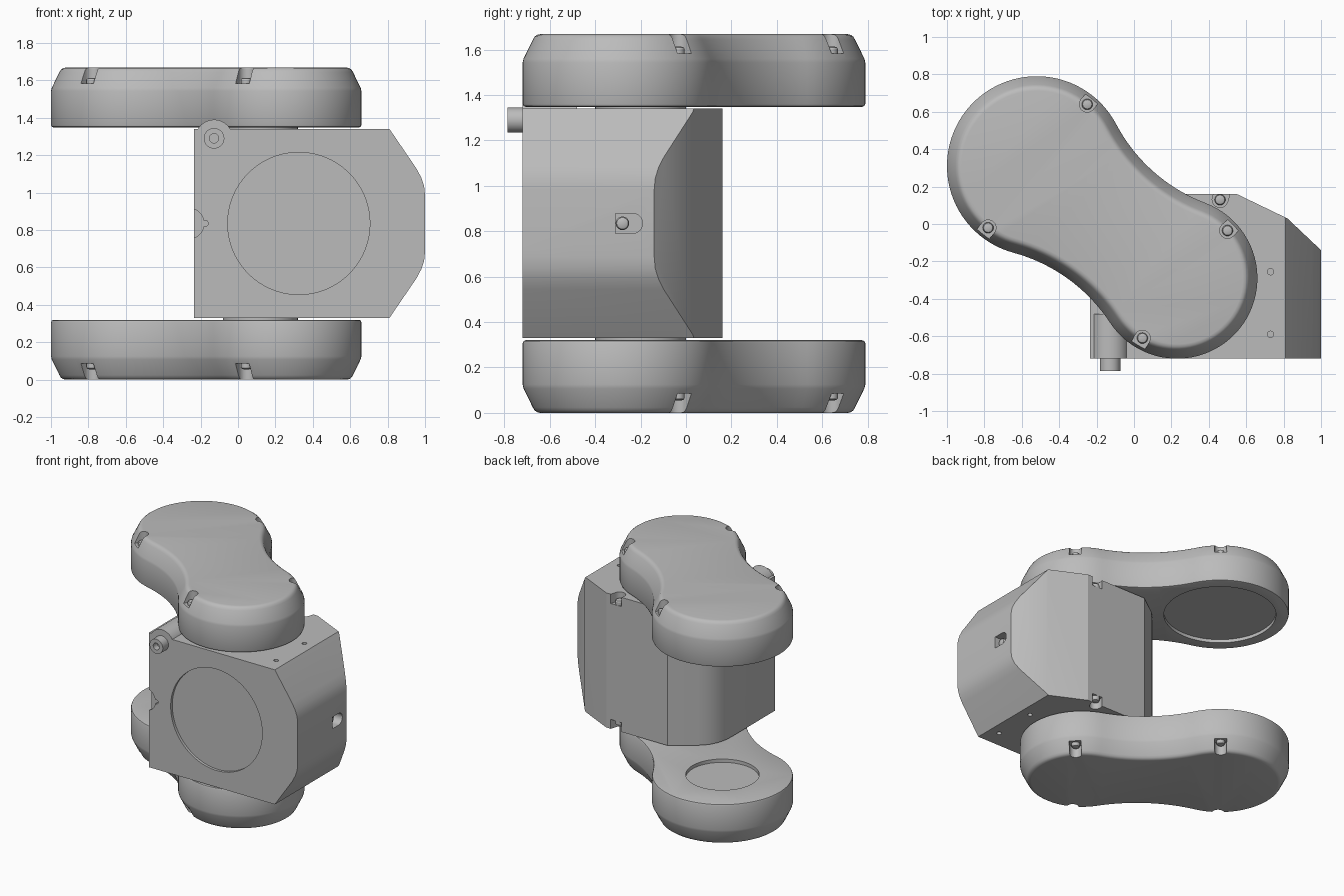
import bpy, bmesh, math
from mathutils import Vector

cube = bpy.data.objects.get("Cube")
if cube:
    bpy.data.objects.remove(cube, do_unlink=True)

grey = bpy.data.materials.new("plain_grey")
grey.use_nodes = True
GREY = (0.5, 0.5, 0.5, 1)
grey.diffuse_color = GREY
grey.node_tree.nodes["Principled BSDF"].inputs["Base Color"].default_value = GREY

PLACE = {"z": lambda a, b, c: (a, b, c),
         "x": lambda a, b, c: (c, a, b),
         "y": lambda a, b, c: (a, c, b)}


def loft(name, rings, axis="z"):
    """Skin a stack of (outline, level) rings along an axis and cap both ends."""
    bm = bmesh.new()
    rows = [[bm.verts.new(PLACE[axis](a, b, level)) for a, b in pts] for pts, level in rings]
    n = len(rows[0])
    for low, high in zip(rows, rows[1:]):
        for i in range(n):
            j = (i + 1) % n
            bm.faces.new((low[i], low[j], high[j], high[i]))
    bm.faces.new(rows[0])
    bm.faces.new(rows[-1])
    bmesh.ops.recalc_face_normals(bm, faces=bm.faces[:])
    mesh = bpy.data.meshes.new(name)
    bm.to_mesh(mesh)
    bm.free()
    mesh.materials.append(grey)
    obj = bpy.data.objects.new(name, mesh)
    bpy.context.collection.objects.link(obj)
    return obj


def prism(name, pts, lo, hi, axis="z"):
    return loft(name, [(pts, lo), (pts, hi)], axis)


def arc(c, r, start, end, steps):
    return [(c[0] + r * math.cos(start + (end - start) * i / steps),
             c[1] + r * math.sin(start + (end - start) * i / steps)) for i in range(steps + 1)]


def circle(c, r, n=48):
    return arc(c, r, 0, math.tau, n)[:-1]


def slot(c, toward, r, length):
    """Outline with a round back and a straight open end."""
    d = Vector(toward).normalized()
    ang = math.atan2(d.y, d.x)
    pts = arc(c, r, ang + math.pi / 2, ang + math.pi * 1.5, 12)
    return pts + [tuple(Vector(pts[k]) + d * length) for k in (-1, 0)]


def boolean(obj, tool, operation="DIFFERENCE"):
    mod = obj.modifiers.new("cut", "BOOLEAN")
    mod.operation, mod.solver, mod.object = operation, "EXACT", tool
    bpy.context.view_layer.update()
    graph = bpy.context.evaluated_depsgraph_get()
    mesh = bpy.data.meshes.new_from_object(obj.evaluated_get(graph))
    obj.modifiers.clear()
    obj.data = mesh
    bpy.data.objects.remove(tool, do_unlink=True)


def bolt(name, c, r, lo, hi, axis="z"):
    """Bolt head with a domed end at hi."""
    step = (hi - lo) / 4
    loft(name, [(circle(c, r, 20), lo), (circle(c, r, 20), hi - step),
                (circle(c, r * 0.85, 20), hi - step / 3), (circle(c, r * 0.5, 20), hi)], axis)


# Arm outline: two round ends joined by concave fillets
END_A, END_B = Vector((-0.52, 0.31)), Vector((0.23, -0.29))
RAD_A, RAD_B, FILLET = 0.48, 0.43, 0.9
SPAN = (END_B - END_A).length
ALONG = (END_B - END_A) / SPAN
ACROSS = Vector((-ALONG.y, ALONG.x))
FX = (SPAN**2 + (RAD_A + FILLET)**2 - (RAD_B + FILLET)**2) / (2 * SPAN)
FY = math.sqrt((RAD_A + FILLET)**2 - FX**2)


def arm_outline(inset):
    t_a, t_b = math.atan2(FY, FX), math.atan2(FY, FX - SPAN)
    local = arc((0, 0), RAD_A - inset, t_a, math.tau - t_a, 56)
    local += arc((FX, -FY), FILLET + inset, math.pi - t_a, math.pi - t_b, 18)[1:-1]
    local += arc((SPAN, 0), RAD_B - inset, -t_b, t_b, 48)
    local += arc((FX, FY), FILLET + inset, t_b - math.pi, t_a - math.pi, 18)[1:-1]
    return [tuple(END_A + ALONG * x + ACROSS * y) for x, y in local]


# Wall section from the inner face to the outer face: inset, height
SECTION = [(0.014, 0), (0.004, 0.004), (0, 0.014), (0, 0.195), (0.004, 0.212),
           (0.045, 0.296), (0.053, 0.309), (0.064, 0.317), (0.078, 0.32)]
POCKETS = [((-0.25, 0.64), END_A), ((-0.78, -0.02), END_A),
           ((0.5, -0.035), END_B), ((0.045, -0.61), END_B)]

for name, base, sign, recess in (("upper_arm", 1.348, 1, 0.39), ("lower_arm", 0.32, -1, 0.25)):
    arm = loft(name, [(arm_outline(inset), base + sign * h) for inset, h in SECTION])
    # Round seat on the inner face
    boolean(arm, prism("seat_cutter", circle(END_A, recess, 64), base - sign * 0.05, base + sign * 0.025))
    # Bolt pockets around the outer rim
    for i, (spot, end) in enumerate(POCKETS):
        floor = base + sign * 0.235
        shape = slot(spot, Vector(spot) - end, 0.042, 0.15)
        boolean(arm, prism("pocket_cutter", shape, floor, base + sign * 0.4))
        bolt(f"{name}_bolt_{i + 1}", spot, 0.029, floor - sign * 0.01, floor + sign * 0.03)

# Body: plan outline intersected with the front outline
plan = [(-0.235, -0.72), (1, -0.72), (1, -0.14), (0.82, 0.03), (0.55, 0.16), (0.04, 0.16),
        (-0.13, 0.035), (-0.18, -0.015), (-0.213, -0.075), (-0.23, -0.14), (-0.235, -0.21)]
body = prism("body", plan, 0.33, 1.34)
MID = 0.835
upper = [(0.81, 0.505), (0.955, 0.292), (0.98, 0.245), (0.995, 0.2), (1.0, 0.15)]
front = [(-0.5, -0.505)] + [(x, -h) for x, h in upper] + [(x, h) for x, h in upper[::-1]] + [(-0.5, 0.505)]
boolean(body, prism("front_cutter", [(x, MID + h) for x, h in front], -1, 1, "y"), "INTERSECT")

# Round recess in the front face and the small notch on its edge
boolean(body, prism("disc_cutter", circle((0.325, MID), 0.38, 96), -0.8, -0.7, "y"))
boolean(body, prism("notch_cutter", circle((-0.265, MID), 0.083), -0.8, -0.69, "y"))
boolean(body, prism("notch_slot_cutter", slot((-0.175, MID), (-1, 0), 0.016, 0.05), -0.8, -0.69, "y"))

# Pocket and bolt in the side face
boolean(body, prism("side_cutter", slot((-0.235, MID), (-1, 0), 0.044, 0.075), 0.93, 1.1, "x"))
bolt("side_bolt", (-0.28, MID), 0.03, 0.92, 0.975, "x")

# Pockets, bolts and pin holes at the top and bottom of the body
for side, sign in (("top", 1), ("bottom", -1)):
    face = MID + sign * 0.505
    floor = face - sign * 0.07
    boolean(body, prism("back_cutter", slot((0.46, 0.13), (0.3, 1), 0.042, 0.1), floor, face + sign * 0.1))
    bolt(f"back_bolt_{side}", (0.46, 0.13), 0.029, floor - sign * 0.01, floor + sign * 0.035)
    for y in (-0.255, -0.59):
        boolean(body, prism("pin_cutter", circle((0.73, y), 0.017, 20), face - sign * 0.05, face + sign * 0.05))
    # Thin spacer between body and arm
    prism(f"spacer_{side}", circle((0.12, -0.2), 0.2), face - sign * 0.01, face + sign * 0.02)

# Cable tube with hollow fitting
TUBE = (-0.128, 1.29)
prism("cable_tube", circle(TUBE, 0.1), -0.72, -0.48, "y")
fitting = prism("cable_fitting", circle(TUBE, 0.055, 32), -0.787, -0.7, "y")
boolean(fitting, prism("fitting_cutter", circle(TUBE, 0.025, 24), -0.9, -0.74, "y"))

# Smooth the curved walls and keep hard edges
bpy.ops.object.select_all(action="DESELECT")
for obj in bpy.context.scene.objects:
    if obj.type == "MESH":
        obj.select_set(True)
        bpy.context.view_layer.objects.active = obj
bpy.ops.object.shade_smooth_by_angle(angle=math.radians(25))
